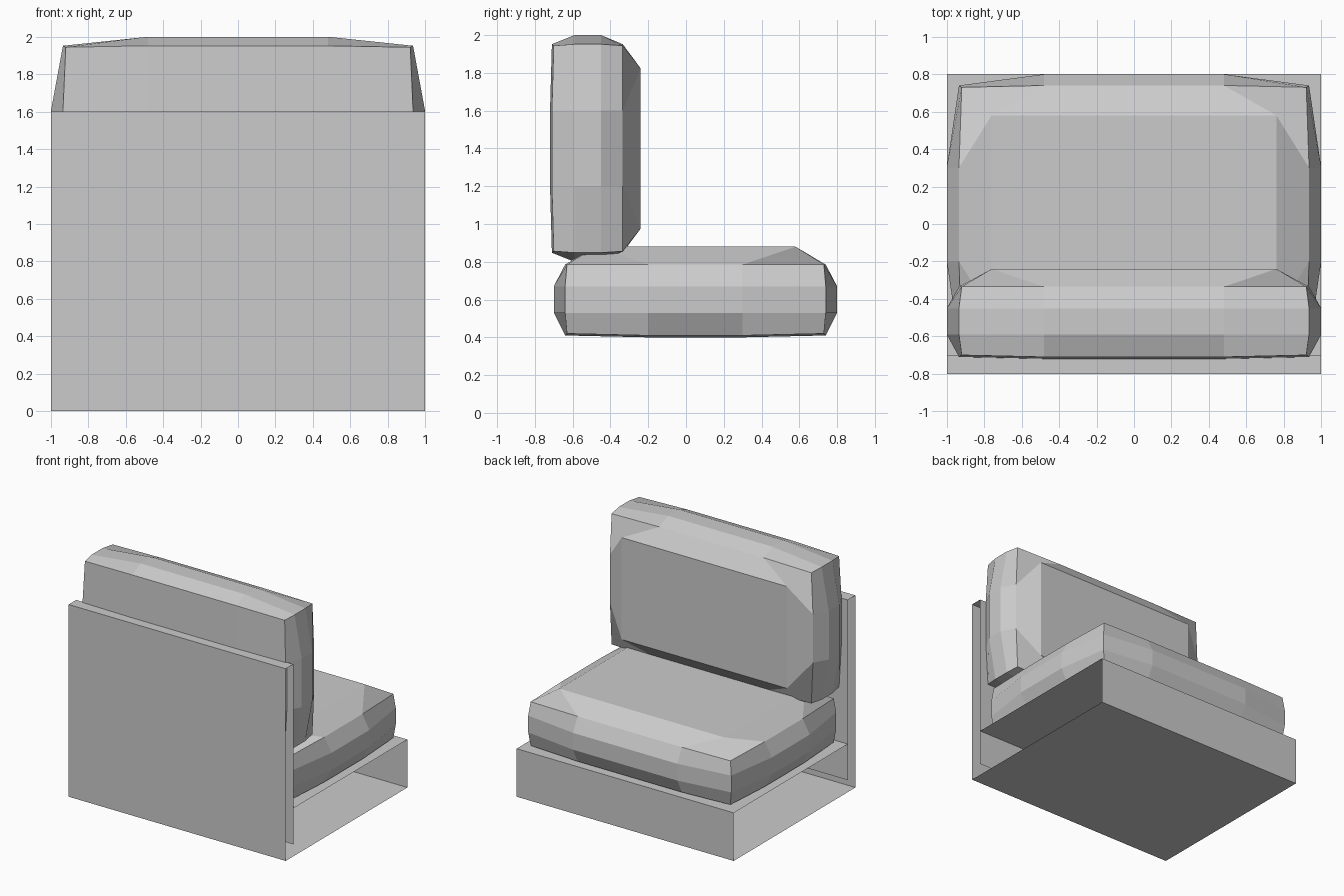
import bpy, bmesh

if "Cube" in bpy.data.objects:
    bpy.data.objects.remove(bpy.data.objects["Cube"])


def finish(bm, name, fix_normals=True):
    if fix_normals:
        bmesh.ops.recalc_face_normals(bm, faces=bm.faces[:])
    me = bpy.data.meshes.new(name)
    bm.to_mesh(me)
    bm.free()
    ob = bpy.data.objects.new(name, me)
    bpy.context.collection.objects.link(ob)
    return ob


def strip(name, profile):
    """Open (y, z) profile drawn along x, ends left open."""
    bm = bmesh.new()
    rows = [[bm.verts.new((x, y, z)) for x in (-1, 1)] for y, z in profile]
    for a, b in zip(rows, rows[1:]):
        bm.faces.new((a[0], a[1], b[1], b[0]))
    return finish(bm, name)


def cushion_point(i, j, k):
    """Position of one node of the 4x4x4 shell of a bulging cushion."""
    sx, sy = (-1 if i < 2 else 1), (-1 if j < 2 else 1)
    ox, oy, oz = i in (0, 3), j in (0, 3), k in (0, 3)
    z = (0.42, 0.53, 0.67, 0.785)[k]
    if ox and oy:                      # corners and upright edges
        x, y = (0.92, 0.68) if oz else (0.935, 0.69)
    elif ox:                           # sides
        x, y = (0.935 if oz else 1.0), 0.25
    elif oy:                           # front and rear
        x, y = 0.48, (0.69 if oz else 0.75)
    elif k == 3:                       # flat top panel
        x, y, z = 0.76, 0.53, 0.88
    else:                              # underside
        x, y, z = 0.48, 0.25, 0.40
    if k == 0 and not (ox and oy):
        z = min(z, 0.41)
    return sx * x, sy * y, z


def cushion(name, place):
    bm = bmesh.new()
    nodes = {}

    def node(*key):
        if key not in nodes:
            nodes[key] = bm.verts.new(place(*cushion_point(*key)))
        return nodes[key]

    for axis in range(3):
        for side in (0, 3):
            for a in range(3):
                for b in range(3):
                    keys = []
                    for da, db in ((0, 0), (1, 0), (1, 1), (0, 1)):
                        key = [a + da, b + db]
                        key.insert(axis, side)
                        keys.append(node(*key))
                    bm.faces.new(keys)
    return finish(bm, name)


# Base shell: seat board, front edge and floor
strip("base", [(-0.7, 0.4), (0.8, 0.4), (0.8, 0.0), (-0.8, 0.0)])

# Back panel: outer face, top edge and inner face
strip("back_panel", [(-0.8, 0.0), (-0.8, 1.6), (-0.7, 1.6), (-0.7, 0.1)])

# Cushions: the back one is the seat shape stood upright and shortened
cushion("seat_cushion", lambda x, y, z: (x, y + 0.05, z))
cushion("back_cushion", lambda x, y, z: (x, z - 1.12, 1.40 + 0.8 * y))
